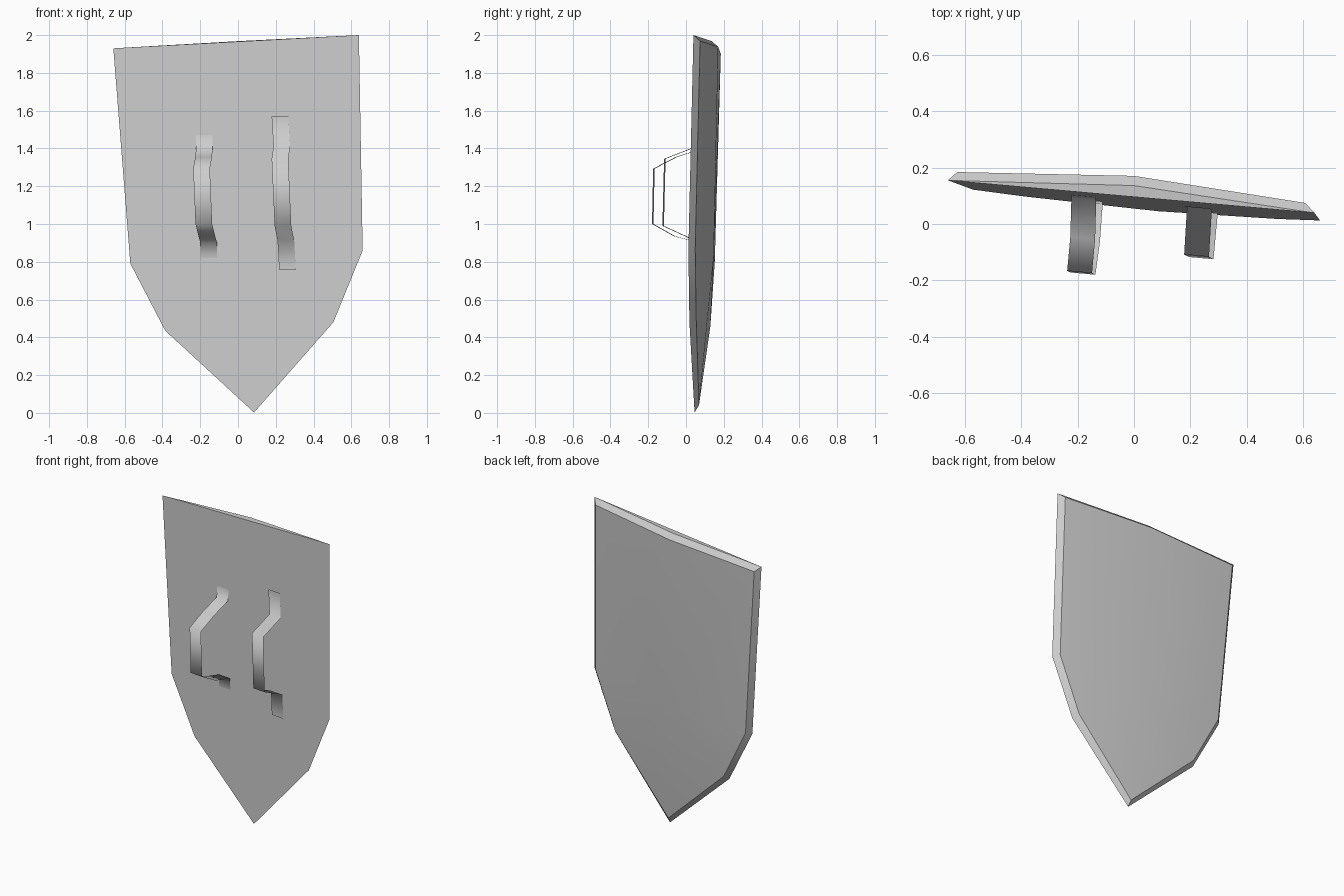
import bpy, bmesh

if "Cube" in bpy.data.objects:
    bpy.data.objects.remove(bpy.data.objects["Cube"])


def surf(x, z, d=0.0):
    """Point on the tilted front plane of the shield, pushed back by d."""
    return (x, 0.053 - 0.09 * x + 0.022 * z + d, z)


def finish(name, bm, angle):
    bmesh.ops.recalc_face_normals(bm, faces=bm.faces)
    me = bpy.data.meshes.new(name)
    bm.to_mesh(me)
    bm.free()
    ob = bpy.data.objects.new(name, me)
    bpy.context.collection.objects.link(ob)
    bpy.ops.object.select_all(action='DESELECT')
    ob.select_set(True)
    bpy.context.view_layer.objects.active = ob
    bpy.ops.object.shade_smooth_by_angle(angle=angle)
    return ob


# Shield body: flat front, chamfered rim, bulging back
outline = [(-0.66, 1.93), (-0.57, 0.79), (-0.385, 0.435), (0.085, 0.002),
           (0.505, 0.48), (0.66, 0.86), (0.64, 2.0)]
bm = bmesh.new()
front = [bm.verts.new(surf(x, z)) for x, z in outline]
bm.faces.new(front)

# The rim's top edge has an extra middle point that bows backwards
rim = front + [bm.verts.new(surf(0, 1.968, 0.04))]
bm.faces.new((rim[6], rim[7], rim[0]))

depths = [0.033, 0.033, 0.033, 0.022, 0.033, 0.033, 0.033, 0.075]
inner = [bm.verts.new(surf(x * 0.95, (z - 1.1) * 0.965 + 1.1, d))
         for (x, z), d in zip(outline + [(0, 1.968)], depths)]
for i in range(8):
    j = (i + 1) % 8
    bm.faces.new((rim[i], rim[j], inner[j], inner[i]))

# Back panel fans around a centre point on the ridge
centre = bm.verts.new(surf(0.03, 0.83, 0.078))
for i in range(8):
    bm.faces.new((inner[i], inner[(i + 1) % 8], centre))
finish("shield_body", bm, 0.6)


# Straps: thin ribbons along a path of (x, y, z)
def strap(name, path, half=0.044):
    bm = bmesh.new()
    rows = [[bm.verts.new((x + s * half, y - 0.09 * s * half, z))
             for s in (-1, 1)] for x, y, z in path]
    for a, b in zip(rows, rows[1:]):
        bm.faces.new((a[0], b[0], b[1], a[1]))
    ob = finish(name, bm, 3.0)
    return ob


strap("left_arm_strap", [
    surf(-0.18, 1.47, -0.001), surf(-0.178, 1.40, -0.01),
    (-0.182, -0.05, 1.355), (-0.193, -0.17, 1.293),
    (-0.181, -0.176, 1.0), (-0.165, -0.06, 0.935),
    surf(-0.155, 0.90, -0.01), surf(-0.155, 0.82, -0.001)])

strap("right_hand_strap", [
    surf(0.222, 1.57, -0.008), surf(0.232, 1.41, -0.008),
    (0.222, -0.112, 1.345), (0.238, -0.121, 0.99),
    surf(0.253, 0.915, -0.008), surf(0.262, 0.76, -0.008)])
